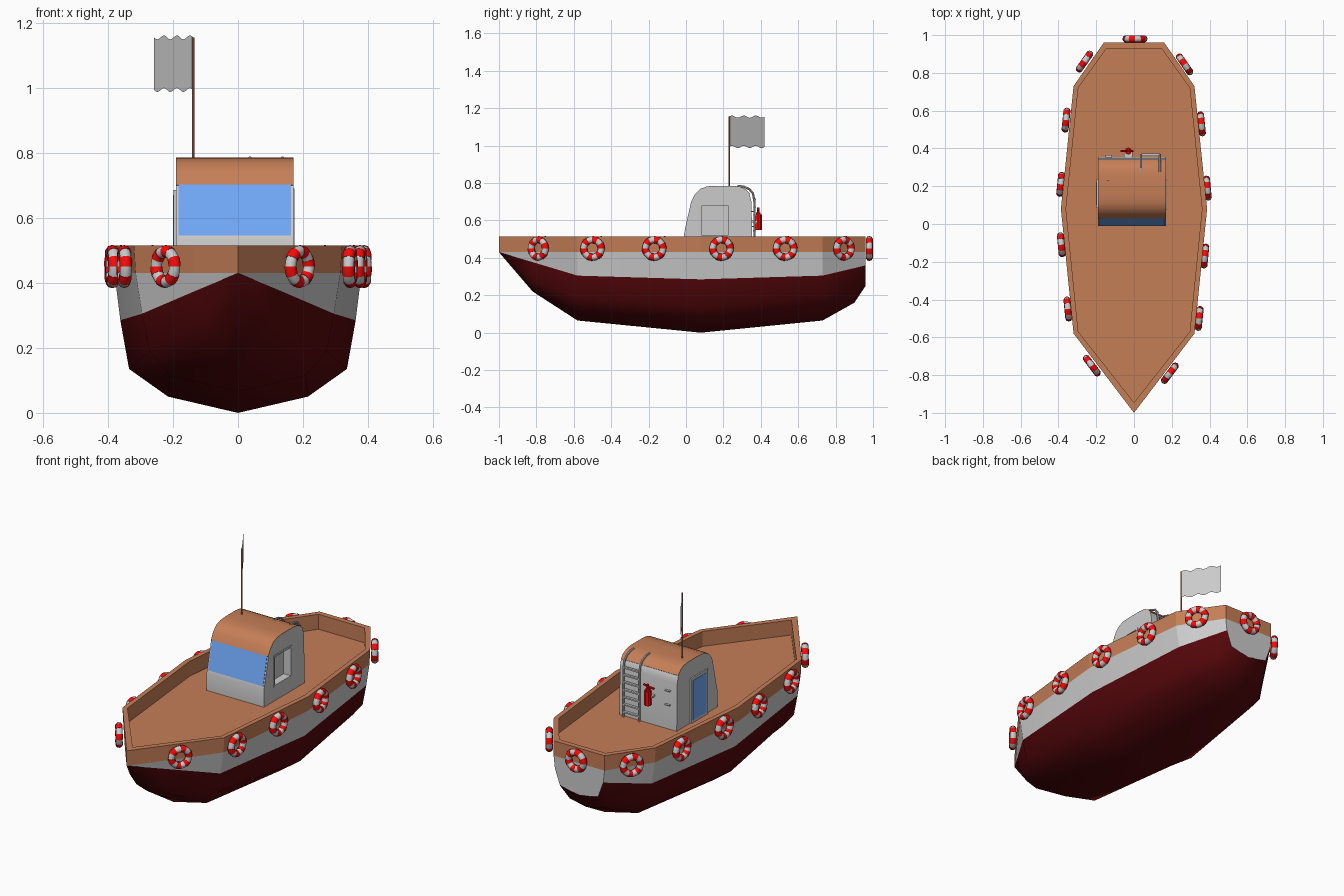
import bpy, bmesh, math
from mathutils import Vector, Matrix

if "Cube" in bpy.data.objects:
    bpy.data.objects.remove(bpy.data.objects["Cube"])


def material(name, rgb):
    m = bpy.data.materials.new(name)
    m.diffuse_color = (*rgb, 1)
    m.use_nodes = True
    m.node_tree.nodes["Principled BSDF"].inputs["Base Color"].default_value = m.diffuse_color
    return m


WOOD = material("wood", (0.56, 0.21, 0.095))
MAROON = material("maroon", (0.09, 0.002, 0.003))
RED = material("red", (0.95, 0.003, 0.003))
BLUE = material("blue_glass", (0.17, 0.41, 0.98))
WHITE = material("pale_grey", (0.6, 0.6, 0.6))


def finish(name, bm, mats=(), smooth=None):
    bmesh.ops.remove_doubles(bm, verts=bm.verts, dist=1e-5)
    bmesh.ops.recalc_face_normals(bm, faces=bm.faces)
    me = bpy.data.meshes.new(name)
    bm.to_mesh(me)
    bm.free()
    for m in mats:
        me.materials.append(m)
    ob = bpy.data.objects.new(name, me)
    bpy.context.collection.objects.link(ob)
    if smooth:
        bpy.ops.object.select_all(action='DESELECT')
        ob.select_set(True)
        bpy.context.view_layer.objects.active = ob
        bpy.ops.object.shade_smooth_by_angle(angle=math.radians(smooth))
    return ob


def add_face(bm, pts):
    """Face from points, dropping coincident neighbours."""
    out = []
    for p in pts:
        if all((Vector(p) - Vector(q)).length > 1e-5 for q in out):
            out.append(p)
    if len(out) > 2:
        bm.faces.new([bm.verts.new(p) for p in out])


def loft(bm, rows):
    for a, b in zip(rows, rows[1:]):
        for i in range(len(a) - 1):
            add_face(bm, (a[i], a[i + 1], b[i + 1], b[i]))


def box(name, x, y, z, mat=None):
    bm = bmesh.new()
    bmesh.ops.create_cube(bm, size=1)
    for v in bm.verts:
        v.co = [r[0] if c < 0 else r[1] for c, r in zip(v.co, (x, y, z))]
    return finish(name, bm, [mat] if mat else [])


def prism(name, pts, x0, x1, mat=None):
    """Extrude a (y, z) outline along x."""
    bm = bmesh.new()
    n = len(pts)
    add_face(bm, [(x0, *p) for p in pts])
    add_face(bm, [(x1, *p) for p in pts])
    for i in range(n):
        p, q = pts[i], pts[(i + 1) % n]
        add_face(bm, [(x0, *p), (x0, *q), (x1, *q), (x1, *p)])
    return finish(name, bm, [mat] if mat else [], 30)


def tube(name, pts, r, mat=None):
    cu = bpy.data.curves.new(name, 'CURVE')
    cu.dimensions = '3D'
    cu.bevel_depth, cu.bevel_resolution, cu.use_fill_caps = r, 2, True
    s = cu.splines.new('POLY')
    s.points.add(len(pts) - 1)
    for sp, p in zip(s.points, pts):
        sp.co = (*p, 1)
    if mat:
        cu.materials.append(mat)
    ob = bpy.data.objects.new(name, cu)
    bpy.context.collection.objects.link(ob)
    bpy.ops.object.select_all(action='DESELECT')
    ob.select_set(True)
    bpy.context.view_layer.objects.active = ob
    bpy.ops.object.convert(target='MESH')
    bpy.ops.object.shade_smooth_by_angle(angle=math.radians(40))


# hull stations: y, then half-section (x, z) from rim to keel
STATIONS = [
    (-1.0, [(0, .515), (0, .43), (0, .43), (0, .43), (0, .43), (0, .43)]),
    (-.82, [(.137, .515), (.137, .43), (.127, .377), (.105, .285), (.065, .24), (0, .22)]),
    (-.58, [(.32, .515), (.315, .43), (.295, .305), (.272, .19), (.21, .115), (0, .065)]),
    (.08, [(.387, .515), (.38, .43), (.362, .285), (.335, .135), (.215, .05), (0, 0)]),
    (.73, [(.32, .515), (.315, .43), (.295, .305), (.272, .19), (.21, .115), (0, .065)]),
    (.90, [(.202, .515), (.2, .43), (.19, .345), (.16, .235), (.1, .18), (0, .16)]),
    (.96, [(.16, .515), (.16, .43), (.152, .36), (.12, .272), (.06, .258), (0, .25)])]


def rows(i0, i1, side):
    return [[(side * x, y, z) for x, z in sec[i0:i1 + 1]] for y, sec in STATIONS]


lower, upper, rim = bmesh.new(), bmesh.new(), bmesh.new()
for s in (1, -1):
    loft(lower, rows(2, 5, s))
    loft(upper, rows(1, 2, s))
    loft(rim, rows(0, 1, s))
y, sec = STATIONS[-1]
add_face(upper, [(x, y, z) for x, z in sec[1:]] + [(-x, y, z) for x, z in sec[-2:0:-1]])
(x, z), (x2, z2) = sec[:2]
add_face(rim, [(x, y, z), (x2, y, z2), (-x2, y, z2), (-x, y, z)])

# bulwark top, inner walls and deck
DECK = .43
inner = [(0, -.945), (.295, -.57), (.36, .08), (.295, .72), (.145, .93)]
outer = [(sec[0][0], y) for y, sec in STATIONS if y not in (-.82, .90)]
for s in (1, -1):
    a = [(s * x, y, .515) for x, y in outer] + [(0, .96, .515)]
    b = [(s * x, y, .515) for x, y in inner] + [(0, .93, .515)]
    c = [(x, y, DECK) for x, y, z in b]
    loft(rim, [a, b, c])
finish("lower_hull", lower, [MAROON], 60)
finish("upper_hull", upper, [], 15)
finish("bulwark", rim, [WOOD])
deck = bmesh.new()
add_face(deck, [(x, y, DECK) for x, y in inner] + [(-x, y, DECK) for x, y in inner[:0:-1]])
finish("deck", deck, [WOOD])

# cabin body, roof and windscreen from one profile
P = [(-.01, DECK), (-.01, .53), (-.005, .545), (.03, .70), (.05, .74), (.08, .768),
     (.115, .78), (.16, .783), (.25, .783), (.29, .778), (.32, .763), (.34, .74),
     (.35, .70), (.355, DECK)]
X0, X1 = -.19, .17


def skin(pts, k):
    return [(.17 + (y - .17) * k, .55 + (z - .55) * k) for y, z in pts] + pts[::-1]


cabin = prism("cabin", P, X0, X1)
prism("cabin_roof", skin(P[3:12], 1.01), X0, X1, WOOD)
prism("windscreen", skin(P[2:4], 1.015), X0 + .007, X1 - .007, BLUE)

# recessed side window with thin frame
cutter = box("window_cutter", (.13, .2), (.085, .225), (.52, .68))
mod = cabin.modifiers.new("window", 'BOOLEAN')
mod.object, mod.operation, mod.solver = cutter, 'DIFFERENCE', 'EXACT'
bpy.context.view_layer.objects.active = cabin
bpy.ops.object.modifier_apply(modifier=mod.name)
bpy.data.objects.remove(cutter)
for i, (yr, zr) in enumerate([((.075, .235), (.68, .69)), ((.075, .235), (.51, .52)),
                              ((.075, .085), (.52, .68)), ((.225, .235), (.52, .68))]):
    box(f"window_frame_{i}", (.165, .174), yr, zr)

# door on the other side
box("door", (-.198, X0), (.085, .235), (DECK, .685))
box("door_glass", (-.2, -.195), (.1, .22), (.445, .67), BLUE)
for z in (.565, .645):
    box("wall_handle", (-.15, -.12), (.35, .365), (z, z + .005))

# ladder over the rear wall
for x in (.037, .137):
    tube("ladder_rail", [(x, .367, DECK), (x, .366, .70), (x, .358, .745), (x, .338, .768),
                         (x, .305, .782), (x, .275, .783)], .006)
for i in range(7):
    z = .46 + i * .042
    box("ladder_rung", (.037, .137), (.359, .373), (z - .004, z + .004))

# fire extinguisher
ex, ey = -.03, .386
for r, z0, z1 in ((.019, .55, .632), (.013, .632, .643), (.006, .643, .668)):
    tube("extinguisher_body", [(ex, ey, z0), (ex, ey, z1)], r, RED)
tube("extinguisher_lever", [(ex - .04, ey, .652), (ex, ey, .655), (ex + .025, ey, .662)], .006, RED)
box("extinguisher_bracket", (ex - .022, ex + .022), (.35, .38), (.59, .6))

# flag and pole
base, tip = Vector((-.138, .23)), Vector((-.258, .42))
tube("flag_pole", [(*base, .77), (*base, 1.155)], .004, WOOD)
N = 24
flag = bmesh.new()
loft(flag, [[(*base.lerp(tip, i / N), z + .006 * math.sin(i / N * 6 * math.pi))
             for i in range(N + 1)] for z in (.993, 1.155)])
finish("flag", flag)


# life rings: 12 alternating bands, raised red ones
def life_ring(x, y, nx, ny):
    bm = bmesh.new()
    M, K = 24, 10
    turn = Vector((nx, ny, 0)).to_track_quat('Z', 'Y').to_matrix().to_4x4()
    mat = Matrix.Translation((x, y, .45)) @ turn

    def pt(i, j, r):
        a, b = 2 * math.pi * i / M, 2 * math.pi * j / K
        d = .047 + r * math.cos(b)
        return bm.verts.new(mat @ Vector((d * math.cos(a), d * math.sin(a), r * math.sin(b))))

    for i in range(M):
        band = i // 2 % 2
        r = (.0195, .0180)[band]
        for j in range(K):
            f = bm.faces.new([pt(i, j, r), pt(i + 1, j, r), pt(i + 1, j + 1, r), pt(i, j + 1, r)])
            f.material_index = band
            if i % 2 == 0:  # step between bands
                bm.faces.new([pt(i, j, .0195), pt(i, j + 1, .0195), pt(i, j + 1, .018), pt(i, j, .018)])
    finish("life_ring", bm, [RED, WHITE], 40)


life_ring(.005, .98, 0, 1)
for s, spots in ((1, [(.19, -.79), (.345, -.5), (.375, -.17), (.388, .19), (.357, .53), (.268, .845)]),
                 (-1, [(.223, -.75), (.35, -.45), (.385, -.11), (.388, .21), (.36, .55), (.262, .86)])):
    for (x, y), (nx, ny) in zip(spots, [(.8, -.6), (1, -.1), (1, -.1), (1, .1), (1, .1), (.82, .57)]):
        life_ring(s * x, y, s * nx, ny)
